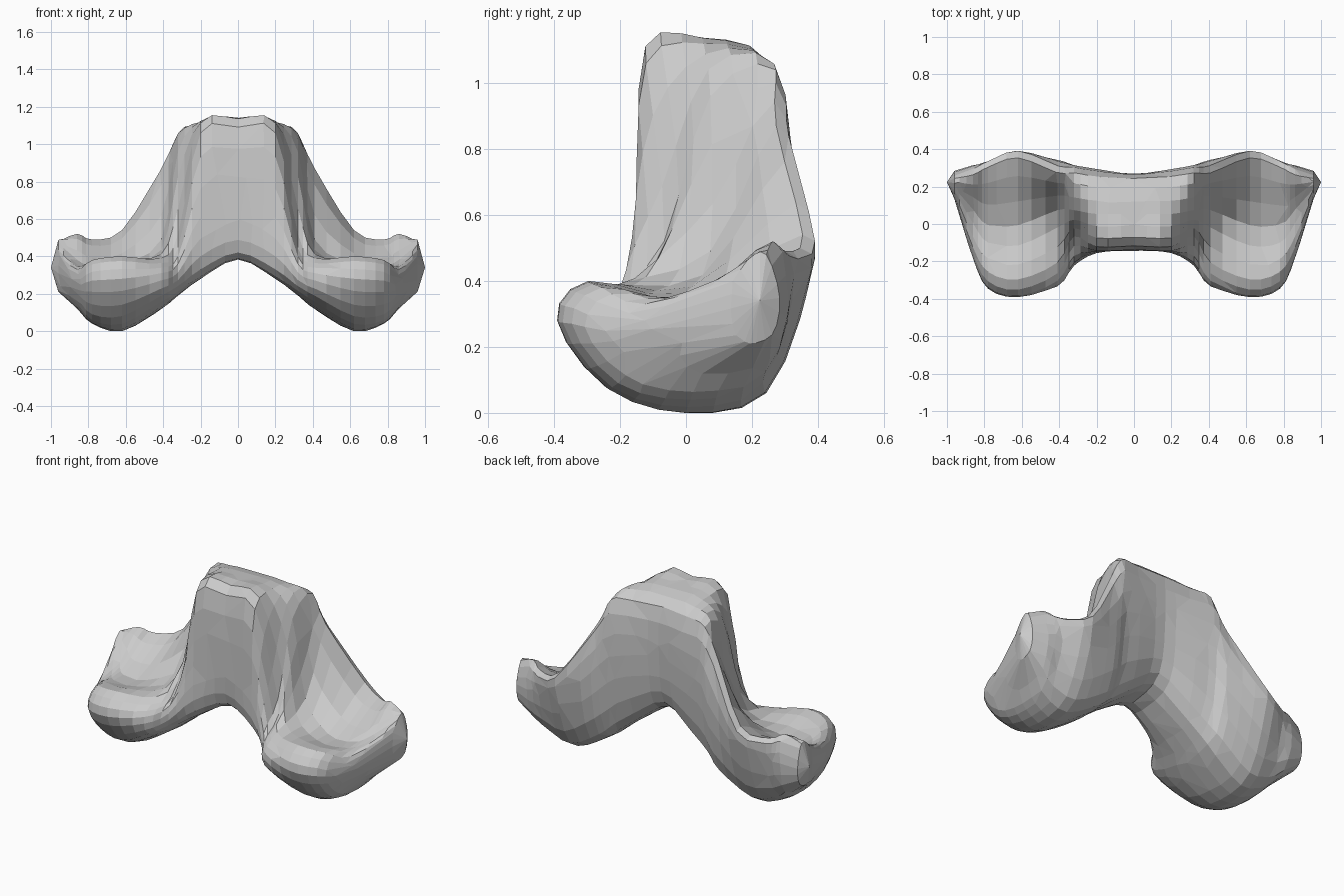
import bpy, bmesh
from mathutils import Vector

if "Cube" in bpy.data.objects:
    bpy.data.objects.remove(bpy.data.objects["Cube"])

# Half-body cross-sections: x position -> (y, z) loop, from lower front, over the top, to underside
SECTIONS = {
    0.00: [(-.10, .43), (-.135, .70), (-.11, 1.10), (.06, 1.145), (.25, 1.08), (.27, .75), (.22, .48), (.05, .40)],
    0.20: [(-.13, .34), (-.145, .62), (-.115, 1.07), (.06, 1.13), (.26, 1.07), (.30, .75), (.24, .36), (.05, .29)],
    0.32: [(-.19, .25), (-.20, .37), (-.06, .53), (.08, .97), (.28, 1.05), (.32, .70), (.25, .27), (.05, .20)],
    0.41: [(-.28, .20), (-.32, .32), (-.20, .40), (.08, .50), (.28, .88), (.35, .60), (.27, .19), (.00, .13)],
    0.62: [(-.24, .09), (-.385, .29), (-.29, .41), (.00, .37), (.36, .55), (.38, .40), (.25, .07), (.00, .01)],
    0.78: [(-.20, .10), (-.34, .28), (-.25, .39), (.00, .36), (.31, .50), (.33, .36), (.24, .11), (.02, .05)],
    0.86: [(-.10, .18), (-.18, .26), (-.12, .34), (.08, .39), (.27, .53), (.32, .36), (.26, .17), (.06, .13)],
    0.96: [(.16, .26), (.14, .33), (.16, .42), (.20, .48), (.25, .49), (.29, .36), (.27, .25), (.20, .22)],
}
TIP = Vector((1.0, .23, .35))


def catmull(a, b, c, d, t):
    return .5 * (2 * b + (c - a) * t + (2 * a - 5 * b + 4 * c - d) * t * t
                 + (3 * b - a - 3 * c + d) * t ** 3)


def round_loop(loop, steps=3):
    n = len(loop)
    return [catmull(loop[i - 1], loop[i], loop[(i + 1) % n], loop[(i + 2) % n], k / steps)
            for i in range(n) for k in range(steps)]


# Full set of sections, left to right
half = [round_loop([Vector((x, y, z)) for y, z in pts]) for x, pts in SECTIONS.items()]
flip = Vector((-1, 1, 1))
left = [[p * flip for p in loop] for loop in reversed(half[1:])]
rings = left + half

# Smooth loft between the sections
loft, steps, last = [], 3, len(rings) - 1
for i in range(last):
    quad = [rings[max(i - 1, 0)], rings[i], rings[i + 1], rings[min(i + 2, last)]]
    for k in range(steps):
        loft.append([catmull(*p, k / steps) for p in zip(*quad)])
loft.append(rings[-1])

bm = bmesh.new()
verts = [[bm.verts.new(p) for p in loop] for loop in loft]
n = len(verts[0])
for a, b in zip(verts, verts[1:]):
    for j in range(n):
        bm.faces.new((a[j], a[(j + 1) % n], b[(j + 1) % n], b[j]))
# Rounded outer tips
for loop, tip in ((verts[0], TIP * flip), (verts[-1], TIP)):
    v = bm.verts.new(tip)
    for j in range(n):
        bm.faces.new((loop[j], loop[(j + 1) % n], v))

# Fit to the frame: centred, standing on the ground
lo = [min(v.co[i] for v in bm.verts) for i in range(3)]
hi = [max(v.co[i] for v in bm.verts) for i in range(3)]
bmesh.ops.translate(bm, verts=bm.verts,
                    vec=(-(lo[0] + hi[0]) / 2, -(lo[1] + hi[1]) / 2, -lo[2]))
bmesh.ops.recalc_face_normals(bm, faces=bm.faces)
mesh = bpy.data.meshes.new("saddle_body")
bm.to_mesh(mesh)
bm.free()
body = bpy.data.objects.new("saddle_body", mesh)
bpy.context.collection.objects.link(body)

# Irregular flat facets
facets = body.modifiers.new("facets", 'DECIMATE')
facets.ratio = .75
